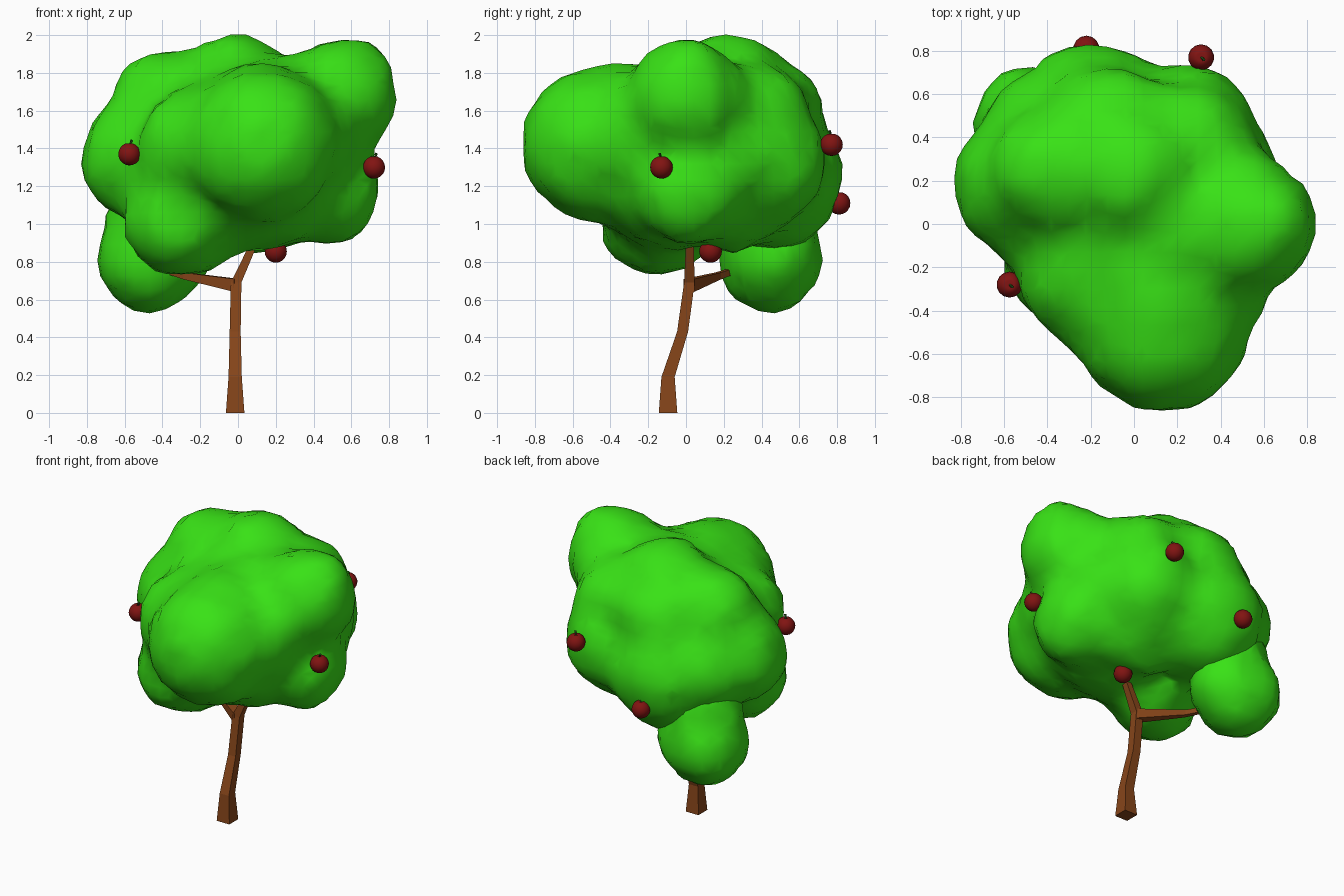
import bpy, bmesh, math
from mathutils import Vector, Matrix

if "Cube" in bpy.data.objects:
    bpy.data.objects.remove(bpy.data.objects["Cube"])


def material(name, rgb):
    m = bpy.data.materials.new(name)
    m.diffuse_color = (*rgb, 1)
    m.use_nodes = True
    m.node_tree.nodes["Principled BSDF"].inputs["Base Color"].default_value = m.diffuse_color
    return m


GREEN = material("leaf_green", (0.04, 0.76, 0.008))
BROWN = material("bark_brown", (0.24, 0.06, 0.010))
RED = material("apple_red", (0.22, 0.007, 0.006))
DARK = material("stem_green", (0.02, 0.1, 0.01))
LUMPS = bpy.data.textures.new("leaf_lumps", 'CLOUDS')
LUMPS.noise_scale = 0.2


def finish(name, bm, mat, smooth=False):
    bmesh.ops.recalc_face_normals(bm, faces=bm.faces)
    for f in bm.faces:
        f.smooth = smooth
    me = bpy.data.meshes.new(name)
    bm.to_mesh(me)
    bm.free()
    me.materials.append(mat)
    ob = bpy.data.objects.new(name, me)
    bpy.context.collection.objects.link(ob)
    return ob


def foliage(name, blobs):
    """Fuse a cluster of balls into one lumpy low-poly shell."""
    bm = bmesh.new()
    for x, y, z, r in blobs:
        bmesh.ops.create_icosphere(bm, subdivisions=3, radius=r * 1.02 + 0.004,
                                   matrix=Matrix.Translation((x, y, z)))
    ob = finish(name, bm, GREEN, True)
    rm = ob.modifiers.new("fuse", 'REMESH')
    rm.mode = 'VOXEL'
    rm.voxel_size = 0.085
    rm.use_smooth_shade = True
    sm = ob.modifiers.new("soften", 'SMOOTH')
    sm.factor = 0.5
    sm.iterations = 2
    dp = ob.modifiers.new("lumps", 'DISPLACE')
    dp.texture = LUMPS
    dp.strength = 0.05
    dp.mid_level = 0.5
    return ob


def limb(name, path, u, v):
    """Square-section limb: path of (x, y, z, half width), section axes u, v."""
    bm = bmesh.new()
    u, v = Vector(u), Vector(v)
    rings = []
    for x, y, z, h in path:
        c = Vector((x, y, z))
        rings.append([bm.verts.new(c + (u * a + v * b) * h)
                      for a, b in ((-1, -1), (1, -1), (1, 1), (-1, 1))])
    for r0, r1 in zip(rings, rings[1:]):
        for i in range(4):
            j = (i + 1) % 4
            bm.faces.new((r0[i], r0[j], r1[j], r1[i]))
    bm.faces.new(rings[0])
    bm.faces.new(rings[-1])
    return finish(name, bm, BROWN)


# Crown: front and right lumps, then back and left lumps, then fillers
foliage("crown", [
    (0.13, -0.47, 1.42, 0.40), (0.12, -0.36, 1.48, 0.37),
    (0.53, 0.00, 1.66, 0.31), (0.62, 0.02, 1.77, 0.21), (0.46, 0.02, 1.18, 0.29),
    (0.10, -0.08, 1.36, 0.49), (-0.32, -0.18, 1.01, 0.28), (-0.24, -0.12, 0.98, 0.25),
    (-0.18, -0.22, 1.38, 0.35), (0.33, -0.25, 1.46, 0.30), (0.28, -0.02, 1.61, 0.28),
    (-0.50, 0.18, 1.34, 0.33), (-0.35, 0.25, 1.60, 0.31), (-0.42, 0.25, 1.68, 0.24),
    (-0.02, 0.23, 1.735, 0.28), (-0.20, 0.45, 1.25, 0.38), (0.25, 0.42, 1.32, 0.32),
    (-0.12, 0.43, 1.59, 0.30), (0.27, 0.38, 1.58, 0.27), (0.15, 0.25, 1.13, 0.28),
    (-0.42, 0.41, 1.30, 0.28),
    (0.20, 0.15, 1.50, 0.33), (-0.35, 0.05, 1.28, 0.33), (0.37, 0.20, 1.36, 0.30)])
# Low hanging clump
foliage("crown_low_clump", [
    (-0.47, 0.45, 0.81, 0.28), (-0.41, 0.46, 0.82, 0.26), (-0.42, 0.42, 1.07, 0.26)])

# Trunk and side branch
limb("trunk", [(-0.015, -0.095, 0, 0.049), (-0.015, -0.095, 0.19, 0.035),
               (-0.015, -0.018, 0.43, 0.029), (-0.01, 0.018, 0.69, 0.028),
               (0.09, 0.02, 0.91, 0.020), (0.16, 0.04, 1.10, 0.015)],
     (1, 0, 0), (0, 1, 0))
limb("side_branch", [(-0.005, 0.015, 0.675, 0.034), (-0.28, 0.17, 0.725, 0.018),
                     (-0.40, 0.27, 0.76, 0.015)],
     (0.5, 0.86, 0), (0, 0, 1))

# Apples with a dimpled top and a short leaning stem
APPLES = [(-0.575, -0.28, 1.37), (0.72, -0.13, 1.30), (0.20, 0.13, 0.855),
          (0.31, 0.77, 1.42), (-0.22, 0.81, 1.11)]
for n, pos in enumerate(APPLES, 1):
    bm = bmesh.new()
    bmesh.ops.create_uvsphere(bm, u_segments=14, v_segments=10, radius=0.06)
    for v in bm.verts:
        if v.co.z > 0.059:
            v.co.z -= 0.014
    finish(f"apple_{n}", bm, RED, True).location = pos
    bm = bmesh.new()
    bmesh.ops.create_cone(bm, cap_ends=True, segments=5, radius1=0.004, radius2=0.008,
                          depth=0.035, matrix=Matrix.Translation((0, 0, 0.0175)))
    stem = finish(f"apple_stem_{n}", bm, DARK)
    stem.location = Vector(pos) + Vector((0, 0, 0.043))
    stem.rotation_euler = (0.3, 0.4, 0)
